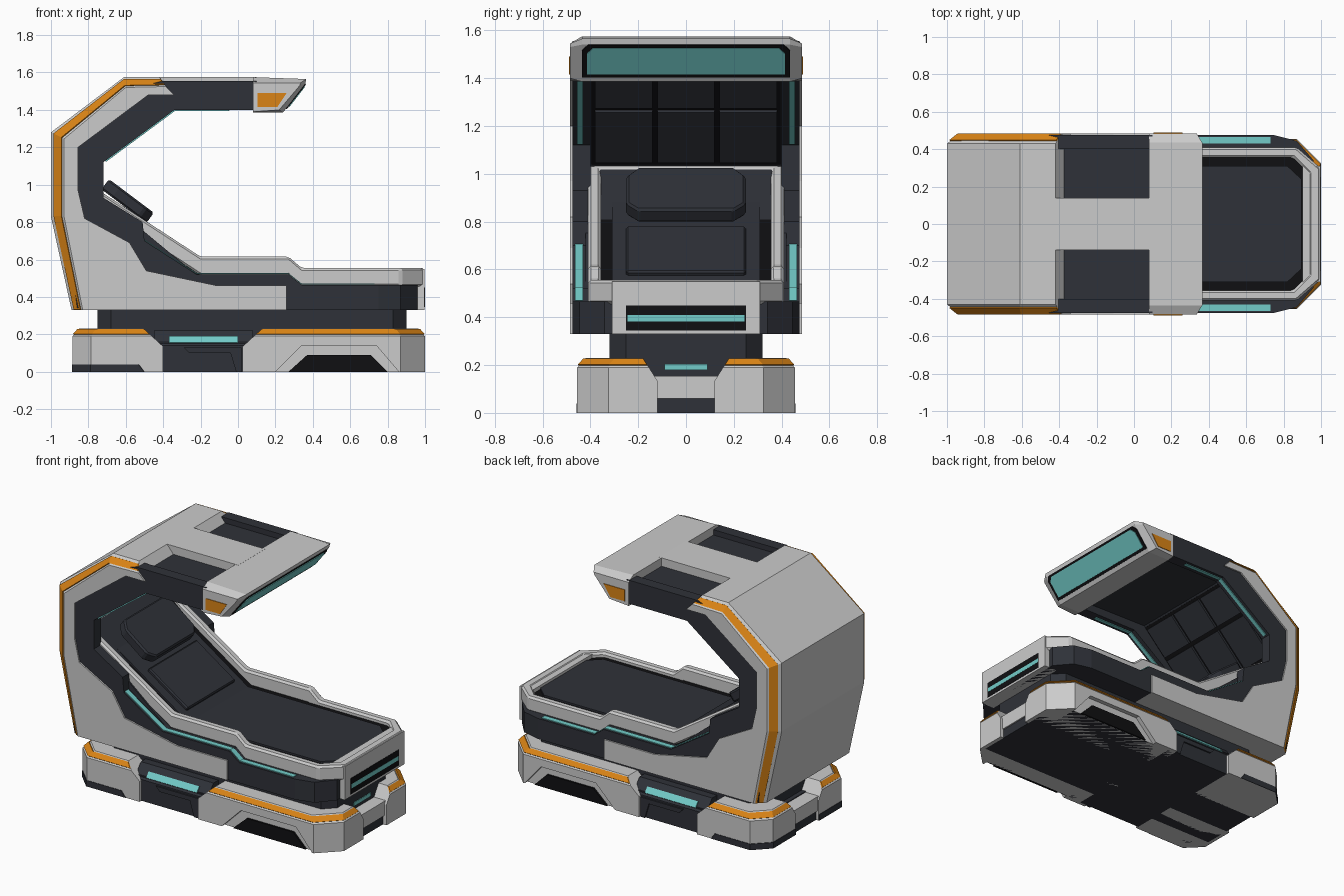
import bpy, bmesh
from mathutils import Vector

if "Cube" in bpy.data.objects:
    bpy.data.objects.remove(bpy.data.objects["Cube"])

COLORS = {"dark": (.028, .031, .040, 1), "black": (.005, .005, .006, 1),
          "orange": (.70, .23, .008, 1), "teal": (.17, .60, .58, 1)}
MATS = {}
for key, col in COLORS.items():
    MATS[key] = bpy.data.materials.new(key)
    MATS[key].diffuse_color = col


def loft(name, rings, color=None, closed=False):
    """Skin a series of equal-length point rings."""
    bm = bmesh.new()
    vs = [[bm.verts.new(p) for p in r] for r in rings]
    n, k = len(rings[0]), len(rings)
    for i in range(k if closed else k - 1):
        a, b = vs[i], vs[(i + 1) % k]
        for j in range(n):
            bm.faces.new((a[j], a[(j + 1) % n], b[(j + 1) % n], b[j]))
    if not closed:
        bm.faces.new(vs[0])
        bm.faces.new(vs[-1])
    bmesh.ops.recalc_face_normals(bm, faces=bm.faces)
    me = bpy.data.meshes.new(name)
    bm.to_mesh(me)
    bm.free()
    ob = bpy.data.objects.new(name, me)
    bpy.context.collection.objects.link(ob)
    if color:
        me.materials.append(MATS[color])
    return ob


def at_y(prof, y):
    return [(x, y, z) for x, z in prof]


def prism(name, prof, y0, y1, color=None):
    return loft(name, [at_y(prof, y0), at_y(prof, y1)], color)


def band(name, a, b, vec, color=None, closed=False):
    """Strip between two paths, thickened by vec."""
    v = Vector(vec)
    rings = [[Vector(p), Vector(q), Vector(q) + v, Vector(p) + v] for p, q in zip(a, b)]
    return loft(name, rings, color, closed)


def box(name, x0, x1, y0, y1, z0, z1, color=None):
    return prism(name, [(x0, z0), (x1, z0), (x1, z1), (x0, z1)], y0, y1, color)


def flip(pts):
    return [(x, -y, z) for x, y, z in pts]


def mix(a, b, t):
    return [Vector(p).lerp(Vector(q), t) for p, q in zip(a, b)]


def bevel(ob, w):
    m = ob.modifiers.new("bevel", 'BEVEL')
    m.width, m.segments, m.limit_method = w, 1, 'ANGLE'


# --- Base: dark core, neck and middle section
box("base_core", -.78, .86, -.425, .425, 0, .16, "dark")
box("base_core_long", -.865, .975, -.30, .30, 0, .15, "dark")
loft("neck", [[(-.75, -.25, z), (-.68, -.32, z), (.83, -.32, z), (.90, -.25, z),
               (.90, .25, z), (.83, .32, z), (-.68, .32, z), (-.75, .25, z)]
              for z in (.12, .34)], "dark")
loft("base_middle", [[(-.45, -y, z), (.08, -y, z), (.08, y, z), (-.45, y, z)]
                     for y, z in ((.435, 0), (.435, .14), (.37, .22))], "dark")
for x0, x1 in ((-.875, -.78), (.86, .985)):
    box("end_bar", x0, x1, -.14, .14, .06, .155)
band("end_light", [(.905, -.09, .18)] * 1 + [(.905, .09, .18)],
     [(.905, -.09, .205), (.905, .09, .205)], (.004, 0, 0), "teal")


# --- Base: four corner blocks with orange trim
def block_ring(xi, xo, c, sx, sy, z, inner, yin, inset):
    xi, xo, yo = xi + sx * inner, xo - sx * inset, .455 - inset
    return [(xi, sy * yin, z), (xi, sy * yo, z), (xo - sx * c, sy * yo, z),
            (xo, sy * (yo - c), z), (xo, sy * yin, z)]


for sy in (-1, 1):
    cutter = prism("arch_cutter", [(.19, -.05), (.20, 0), (.34, .14), (.74, .14), (.86, 0), (.87, -.05)],
                   sy * .426, sy * .6)
    cutter.hide_render = True
    cutter.display_type = 'WIRE'
    for sx, xi, xo, c in ((-1, -.40, -.885, .10), (1, .025, 1.0, .13)):
        rings = [block_ring(xi, xo, c, sx, sy, *r) for r in
                 ((0, 0, .12, 0), (.135, 0, .12, 0), (.19, .06, .155, 0), (.23, .105, .18, .035))]
        ob = loft("corner_block", rings)
        if sx > 0:
            m = ob.modifiers.new("arch", 'BOOLEAN')
            m.object, m.operation, m.solver = cutter, 'DIFFERENCE', 'EXACT'
        band("base_orange_trim", mix(rings[2][1:], rings[3][1:], .2), mix(rings[2][1:], rings[3][1:], .85),
             (sx * .004, sy * .004, .004), "orange")
    prism("arch_inner", [(.27, 0), (.37, .09), (.71, .09), (.80, 0)], sy * .42, sy * .438, "black")
    band("rear_skirt", [(-.50, sy * .455, 0), (-.785, sy * .455, 0), (-.885, sy * .355, 0), (-.885, sy * .12, 0)],
         [(-.53, sy * .455, .04), (-.785, sy * .455, .04), (-.885, sy * .355, .04), (-.885, sy * .12, .04)],
         (-.003, sy * .003, 0), "dark")
    prism("middle_step", [(-.29, .13), (-.26, .10), (-.04, .10), (-.01, 0), (.02, 0), (.02, .13)],
          sy * .43, sy * .445, "dark")
    band("middle_light", [(-.37, sy * .424, .153), (0, sy * .424, .153)],
         [(-.37, sy * .398, .186), (0, sy * .398, .186)], (0, sy * .006, .004), "teal")

# --- Outer shell: C-shaped, chamfered along the outer edge
inner = [(-.34, 1.48), (-.48, 1.48), (-.855, 1.2), (-.855, .97), (-.82, .82), (-.58, .69),
         (-.49, .54), (-.11, .46), (.26, .46), (.26, .33)]
outer = [(-.89, .33), (-1.0, .83), (-1.0, 1.28), (-.61, 1.575), (-.42, 1.575)]
inset = [(-.83, .33), (-.93, .83), (-.93, 1.245), (-.60, 1.52), (-.385, 1.525)]
loft("shell", [at_y(p + inner, y) for p, y in
               ((inset, -.485), (outer, -.43), (outer, .43), (inset, .485))])
for s in (-1, 1):
    a, b = at_y(outer, s * .43), at_y(inset, s * .485)
    band("shell_orange_stripe", mix(a, b, .25), mix(a, b, .85), (-.004, s * .006, .003), "orange")

# --- Dark core behind the occupant and under the canopy
wall = [(-.84, 1.03), (-.42, 1.46)]
prism("core", [(-.86, .34), (-.96, .83), (-.96, 1.26), (-.6, 1.52), (.1, 1.52), (.1, 1.45)] + wall[::-1]
      + [(-.2, .5), (.34, .44), (.75, .44), (.75, .335)], -.42, .42, "dark")


def on_wall(t, y, off):
    x, z = Vector(wall[0]).lerp(Vector(wall[1]), t)
    return (x + .715 * off, y, z - .70 * off)


band("wall_backing", [on_wall(t, -.395, 0) for t in (.03, .98)], [on_wall(t, .395, 0) for t in (.03, .98)],
     (.005, 0, -.005), "black")
for y in (-.26, 0, .26):
    for t0, t1 in ((.07, .56), (.60, .95)):
        band("wall_panel", [on_wall(t, y - .12, .005) for t in (t0, t1)],
             [on_wall(t, y + .12, .005) for t in (t0, t1)], (.012, 0, -.012), "dark")

# --- Side cheeks with light strips
cheek = [(-.86, .34), (-.92, .83), (-.92, 1.24), (-.59, 1.51), (-.40, 1.555), (.1, 1.555), (.1, 1.40),
         (-.34, 1.40), (-.72, 1.12), (-.72, .93), (-.51, .80), (-.5, .70), (-.22, .52), (.27, .52),
         (.34, .465), (.75, .465), (.75, .33)]
rail = [(-.5, .702), (-.22, .522), (.27, .522), (.34, .467), (.73, .467)]
for s in (-1, 1):
    prism("side_cheek", cheek, s * .40, s * .475, "dark")
    band("side_light", at_y(rail, s * .43), at_y(rail, s * .465), (0, 0, .005), "teal")
    lamp = [(-.05, 1.40), (-.34, 1.40), (-.71, 1.127)]
    band("canopy_light", at_y(lamp, s * .43), at_y(lamp, s * .455), (.004, 0, -.005), "teal")

# --- Canopy: top spine, visor, screen
box("canopy_spine", -.45, .10, -.14, .14, 1.48, 1.575)
v_mid = [(.08, 1.575), (.365, 1.565), (.36, 1.54), (.24, 1.385), (.08, 1.385)]
v_side = [(.08, 1.545), (.335, 1.545), (.33, 1.53), (.22, 1.40), (.08, 1.39)]
loft("visor", [at_y(p, y) for p, y in ((v_side, -.485), (v_mid, -.435), (v_mid, .435), (v_side, .485))])
for s in (-1, 1):
    prism("visor_marker", [(.105, 1.49), (.26, 1.49), (.21, 1.415), (.105, 1.415)], s * .478, s * .489, "orange")


def screen(name, t0, t1, w, off, color):
    rows = [(t0, w - .025), (t0 + .15, w), (t1, w)]
    pts = [(.36 - .12 * t + .79 * off, y, 1.54 - .155 * t - .61 * off) for t, y in rows]
    band(name, pts, flip(pts), (.004, 0, -.003), color)


screen("screen_frame", .0, .86, .435, 0, "black")
screen("screen", .07, .77, .415, .004, "teal")

# --- Bed: dark foot body, end panel, grey rim
half = [(.2, .475), (.75, .475), (.87, .445), (.96, .34)]
plan = half + [(x, -y) for x, y in half[::-1]]
loft("foot_body", [[(x, y, z) for x, y in plan] for z in (.33, .465)], "dark")
box("end_panel", .90, .997, -.31, .31, .33, .55)
box("end_display", .99, .999, -.25, .25, .345, .45, "black")
box("end_display_light", .99, 1.0, -.245, .245, .382, .41, "teal")

ro = [(-.86, .41, 1.045), (-.2, .41, .615), (.27, .41, .615), (.34, .41, .555), (.87, .41, .555), (.997, .30, .555)]
ri = [(-.82, .355, 1.02), (-.2, .355, .615), (.27, .355, .615), (.34, .355, .555), (.85, .355, .555), (.935, .27, .555)]
bevel(band("bed_rim", ro + flip(ro)[::-1], ri + flip(ri)[::-1], (0, 0, -.10), None, True), .012)

# --- Mattress, pads and headrest
mat = [(-.85, .36, .995), (-.15, .36, .525), (.855, .36, .525), (.94, .27, .525)]
band("mattress", mat, flip(mat), (0, 0, -.12), "black")
pad = [(-.83, .31, .995), (-.145, .31, .537), (.82, .31, .537), (.895, .24, .537)]
band("mattress_pad", pad, flip(pad), (0, 0, -.03), "dark")
back = [(-.475, .25, .783), (-.19, .25, .592)]
bevel(band("back_cushion", back, flip(back), (-.02, 0, -.03), "dark"), .008)
head = [(-.69, .20, 1.03), (-.64, .25, .993), (-.49, .25, .88), (-.45, .20, .85)]
bevel(band("headrest", head, flip(head), (-.04, 0, -.055), "dark"), .01)

for m in bpy.data.materials:
    if m.users and not m.is_grease_pencil:
        m.use_nodes = True
        m.node_tree.nodes["Principled BSDF"].inputs["Base Color"].default_value = m.diffuse_color
